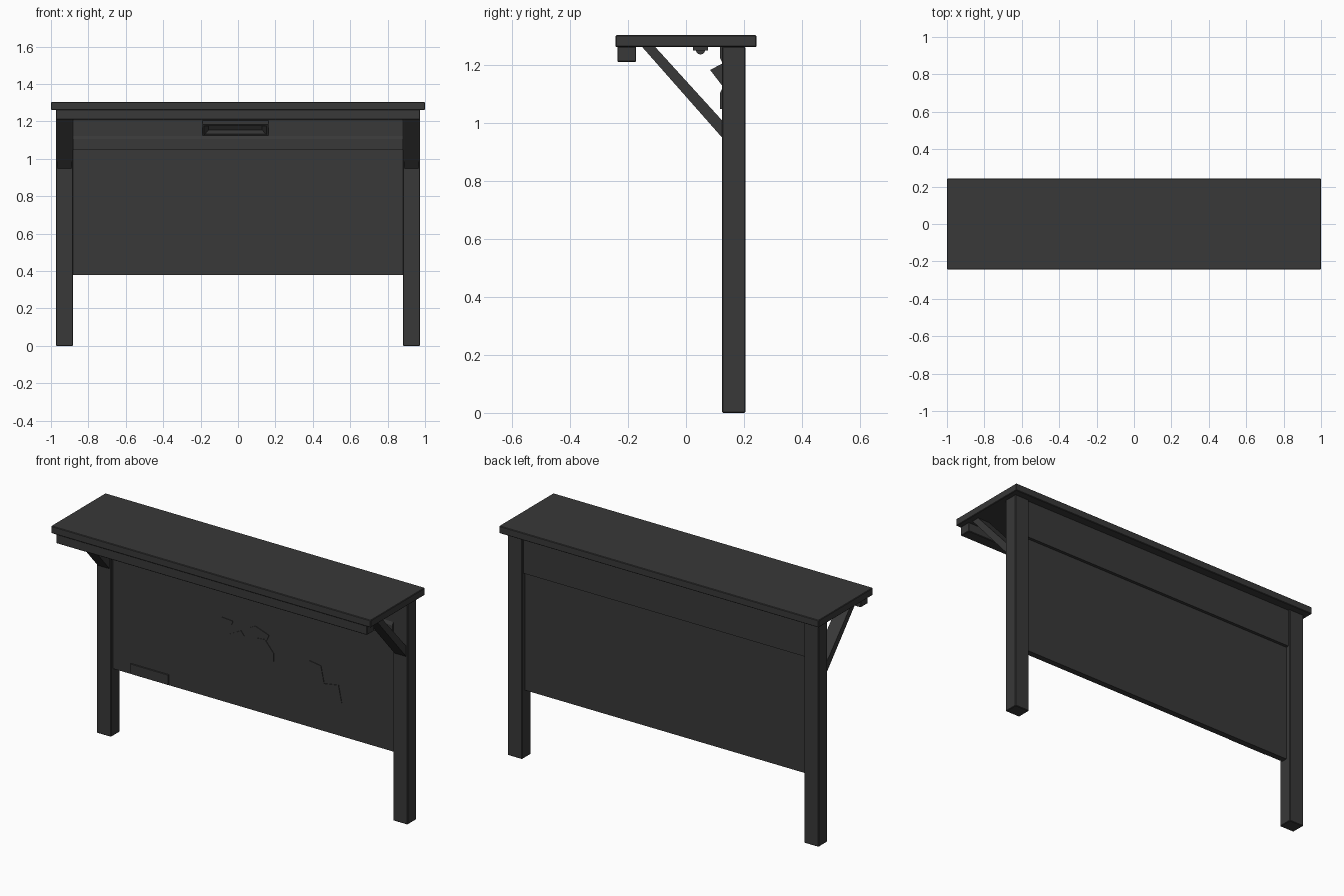
import bpy, bmesh, math
from mathutils import Vector

if "Cube" in bpy.data.objects:
    bpy.data.objects.remove(bpy.data.objects["Cube"])

mat = bpy.data.materials.new("dark_grey")
mat.diffuse_color = (0.04, 0.04, 0.04, 1)
mat.use_nodes = True
mat.node_tree.nodes["Principled BSDF"].inputs["Base Color"].default_value = mat.diffuse_color


def finish(bm, name, bevel=0.0):
    bmesh.ops.recalc_face_normals(bm, faces=bm.faces)
    me = bpy.data.meshes.new(name)
    bm.to_mesh(me)
    bm.free()
    ob = bpy.data.objects.new(name, me)
    bpy.context.collection.objects.link(ob)
    me.materials.append(mat)
    if bevel:
        m = ob.modifiers.new("bevel", 'BEVEL')
        m.width = bevel
        m.segments = 1
    return ob


def prism(name, points, offset, bevel=0.0):
    """Extrude a flat outline of 3D points along an offset vector."""
    bm = bmesh.new()
    face = bm.faces.new([bm.verts.new(p) for p in points])
    ext = bmesh.ops.extrude_face_region(bm, geom=[face], use_keep_orig=True)
    verts = [g for g in ext['geom'] if isinstance(g, bmesh.types.BMVert)]
    bmesh.ops.translate(bm, verts=verts, vec=Vector(offset))
    return finish(bm, name, bevel)


def box(name, x0, x1, y0, y1, z0, z1, bevel=0.0):
    return prism(name, [(x0, y0, z0), (x1, y0, z0), (x1, y1, z0), (x0, y1, z0)],
                 (0, 0, z1 - z0), bevel)


def bar(name, x0, x1, profile, bevel=0.0):
    """Extrude a side (y, z) profile along x."""
    return prism(name, [(x0, y, z) for y, z in profile], (x1 - x0, 0, 0), bevel)


# Roof and front beam
box("roof_board", -1, 1, -0.243, 0.243, 1.262, 1.303, 0.003)
box("front_beam", -0.973, 0.973, -0.237, -0.172, 1.21, 1.263, 0.003)

# Posts and diagonal braces
brace = [(-0.152, 1.263), (-0.107, 1.263), (0.126, 1.007), (0.126, 0.948)]
for side, s in (("left", -1), ("right", 1)):
    a, b = sorted((s * 0.882, s * 0.973))
    box(side + "_post", a, b, 0.125, 0.205, 0, 1.263, 0.003)
    a, b = sorted((s * 0.891, s * 0.965))
    bar(side + "_brace", a, b, brace)

# Main board and header with a slightly hollow front
box("notice_board", -0.883, 0.883, 0.143, 0.177, 0.38, 1.06)
bar("header_board", -0.883, 0.883,
    [(0.194, 1.263), (0.118, 1.263), (0.118, 1.222), (0.127, 1.205),
     (0.127, 1.122), (0.118, 1.105), (0.118, 1.048), (0.194, 1.048)])

# Lamp hood on the header, hollowed from its lower front face
bm = bmesh.new()
prof = [(0.13, 1.207), (0.083, 1.183), (0.13, 1.122)]
ends = [[bm.verts.new((x, y, z)) for y, z in prof] for x in (-0.19, 0.162)]
bm.faces.new(ends[0])
bm.faces.new(ends[1][::-1])
for i in range(3):
    j = (i + 1) % 3
    f = bm.faces.new((ends[0][i], ends[0][j], ends[1][j], ends[1][i]))
    if i == 1:
        lower = f
bmesh.ops.recalc_face_normals(bm, faces=bm.faces)
bmesh.ops.inset_region(bm, faces=[lower], thickness=0.012)
inner = bmesh.ops.extrude_discrete_faces(bm, faces=[lower])['faces'][0]
center = inner.calc_center_median()
normal = inner.normal.copy()
for v in inner.verts:
    v.co = center + (v.co - center) * 0.85 - normal * 0.018
finish(bm, "lamp_hood")

# Light strip under the roof: base plate with a rounded cover
box("light_base", -0.5, 0.5, 0.024, 0.076, 1.25, 1.263)
arc = [(0.05 + 0.016 * math.cos(math.pi * t / 6), 1.251 - 0.015 * math.sin(math.pi * t / 6))
       for t in range(7)]
bar("light_cover", -0.49, 0.49, arc)

# Blank plate on the lower left corner
box("small_plate", -0.77, -0.532, 0.136, 0.145, 0.383, 0.44, 0.001)

# Torn paper scraps on the board
scraps = [
    [(-0.23, 0.82), (-0.2, 0.855), (-0.13, 0.85), (-0.14, 0.825)],
    [(-0.165, 0.765), (-0.14, 0.745), (-0.06, 0.785), (-0.08, 0.81)],
    [(-0.03, 0.84), (0.01, 0.86), (0.095, 0.83), (0.08, 0.795), (0.03, 0.825)],
    [(0.02, 0.795), (0.07, 0.8), (0.125, 0.735), (0.125, 0.69), (0.045, 0.67)],
    [(0.35, 0.755), (0.42, 0.745), (0.44, 0.65), (0.53, 0.665),
     (0.55, 0.57), (0.42, 0.555), (0.36, 0.64)],
]
for i, pts in enumerate(scraps):
    prism(f"paper_scrap_{i + 1}", [(x, 0.14, z) for x, z in pts], (0, 0.004, 0))
